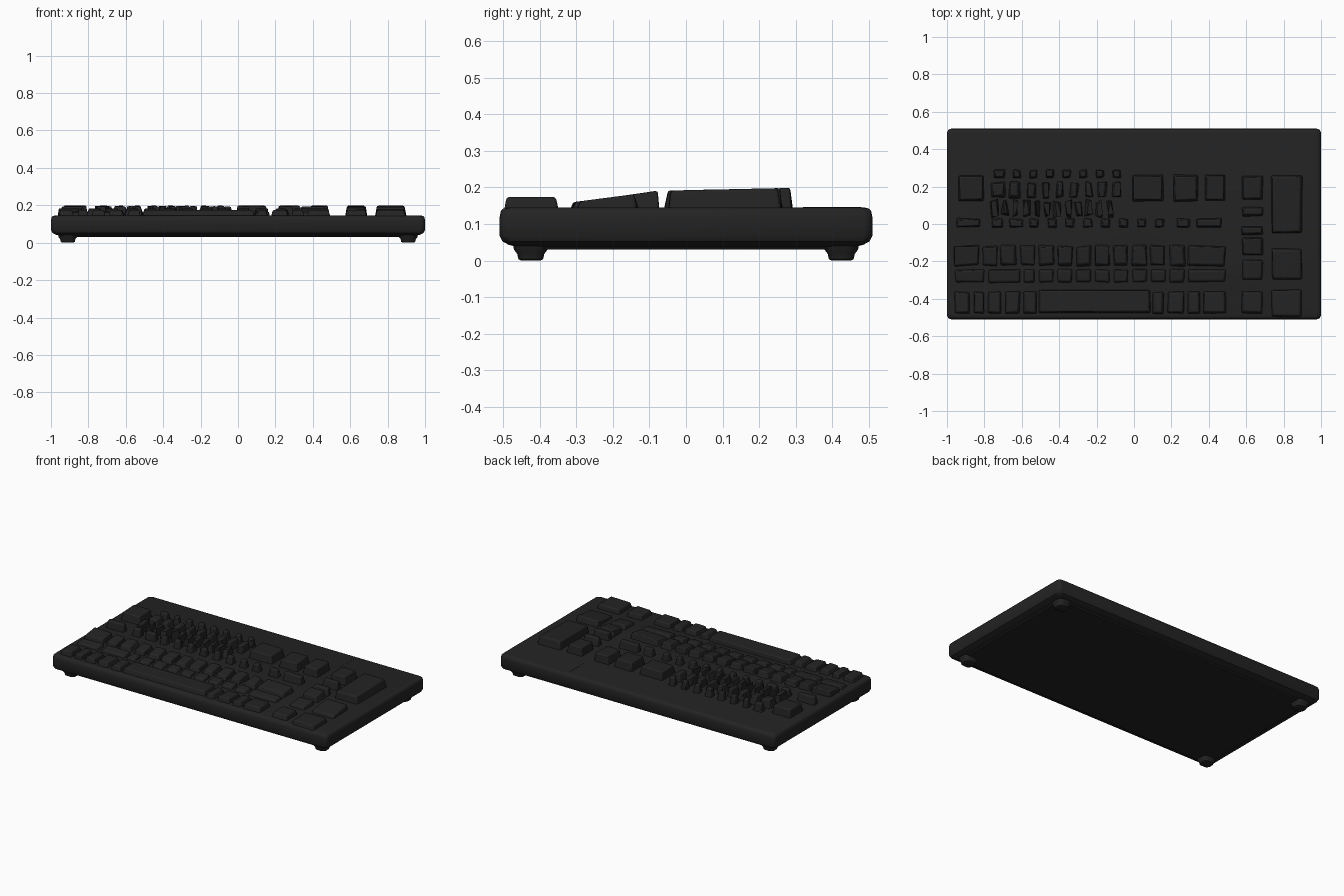
import bpy
import bmesh
import math
import random

random.seed(4)
default_cube = bpy.data.objects.get("Cube")
if default_cube:
    bpy.data.objects.remove(default_cube, do_unlink=True)

plastic = bpy.data.materials.new("charcoal plastic")
plastic.use_nodes = True
shade = (0.017, 0.017, 0.017, 1)
plastic.diffuse_color = shade
plastic.node_tree.nodes["Principled BSDF"].inputs["Base Color"].default_value = shade


def finish(name, bm, bevel=0, segments=2):
    """Turn a bmesh into a named, shaded object."""
    bmesh.ops.recalc_face_normals(bm, faces=bm.faces)
    mesh = bpy.data.meshes.new(name)
    bm.to_mesh(mesh)
    bm.free()
    mesh.materials.append(plastic)
    obj = bpy.data.objects.new(name, mesh)
    bpy.context.collection.objects.link(obj)
    if bevel:
        modifier = obj.modifiers.new("soft edges", 'BEVEL')
        modifier.width = bevel
        modifier.segments = segments
    bpy.ops.object.select_all(action='DESELECT')
    obj.select_set(True)
    bpy.context.view_layer.objects.active = obj
    bpy.ops.object.shade_smooth_by_angle(angle=math.radians(35))
    return obj


def rounded_ring(bm, half_x, half_y, radius, z, cx=0, cy=0, steps=5):
    """One horizontal rounded-rectangle loop of vertices."""
    ring = []
    for corner, (sx, sy) in enumerate([(1, 1), (-1, 1), (-1, -1), (1, -1)]):
        for step in range(steps):
            angle = (corner + step / (steps - 1)) * math.pi / 2
            ring.append(bm.verts.new((
                cx + sx * (half_x - radius) + radius * math.cos(angle),
                cy + sy * (half_y - radius) + radius * math.sin(angle), z)))
    return ring


def loft(bm, rings):
    """Skin a stack of loops and cap both ends."""
    for lower, upper in zip(rings, rings[1:]):
        for i in range(len(lower)):
            j = (i + 1) % len(lower)
            bm.faces.new((lower[i], lower[j], upper[j], upper[i]))
    bm.faces.new(rings[0])
    bm.faces.new(rings[-1])


# Case: rounded slab, pulled in along the lower edge
profile = [(0.055, 0.03), (0.05, 0.037), (0.025, 0.043), (0.008, 0.052),
           (0, 0.068), (0, 0.12), (0.003, 0.135), (0.009, 0.142), (0.02, 0.145)]
bm = bmesh.new()
loft(bm, [rounded_ring(bm, 1 - inset, 0.51 - inset, 0.025, z) for inset, z in profile])
finish("case", bm)

# Feet: one tapered pad at each corner
for side, x in (("right", -0.91), ("left", 0.91)):
    for end, y in (("front", -0.425), ("back", 0.425)):
        bm = bmesh.new()
        pad = [(0.026, 0), (0.034, 0.004), (0.037, 0.018), (0.046, 0.03), (0.05, 0.05)]
        loft(bm, [rounded_ring(bm, r + 0.003, r, r * 0.7, z, x, y) for r, z in pad])
        finish(end + "_" + side + "_foot", bm)


def key_top(y):
    """Height of the stepped, sloping key surface."""
    if y < -0.345:
        return 0.174
    if y < -0.09:
        return 0.187 + (y + 0.1) * 0.13
    return 0.191 + (y + 0.07) * 0.022


def add_key(bm, x0, x1, y0, y1, wobble=0.004):
    """A tapered keycap with slightly uneven corners; top follows the slope."""
    taper = min(0.01, (x1 - x0) * 0.18, (y1 - y0) * 0.18)
    cx, cy = (x0 + x1) / 2, (y0 + y1) / 2
    for v in bmesh.ops.create_cube(bm, size=2)["verts"]:
        sx, sy, top = v.co.x, v.co.y, v.co.z > 0
        inset = taper if top else 0
        v.co.x = cx + sx * ((x1 - x0) / 2 - inset) + random.uniform(-wobble, wobble)
        v.co.y = cy + sy * ((y1 - y0) / 2 - inset) + random.uniform(-wobble, wobble)
        v.co.z = key_top(v.co.y) if top else 0.135


def key_row(name, y0, y1, spans, wobble=0.004):
    """Spans are left and right key edges in hundredths."""
    bm = bmesh.new()
    for x0, x1 in spans:
        add_key(bm, x0 / 100, x1 / 100, y0, y1, wobble)
    finish(name, bm, 0.006)


def between(edges, gap=1.6):
    """Neighbouring keys separated by a constant gap."""
    return [(a + gap / 2, b - gap / 2) for a, b in zip(edges, edges[1:])]


def evenly(start, pitch, count, width):
    return [(start + i * pitch, start + i * pitch + width) for i in range(count)]


# Main block, from the front row to the back
key_row("space_bar", -0.475, -0.35, [(-51, 9)])
key_row("modifier_keys", -0.48, -0.36,
        between([-97, -87, -79, -70, -60, -51]) + between([9, 17, 28, 36, 50]))
regular = [-82 + i * 10 for i in range(12)]
key_row("lower_letter_keys", -0.315, -0.24, between([-97, -79, -60] + regular[3:] + [50]))
key_row("middle_letter_keys", -0.225, -0.115, between([-97] + regular + [50]), 0.007)
key_row("upper_letter_keys", -0.02, 0.03,
        [(-95, -82), (-76, -70), (-67, -59)] + evenly(-56, 9.6, 8, 5) + [(23, 30), (33, 47)])
key_row("sliver_keys", 0.04, 0.125, evenly(-76, 5.6, 12, 3), 0.012)
key_row("number_keys", 0.14, 0.225, [(-76, -69), (-67, -61)] + evenly(-57, 7.6, 7, 4.5), 0.008)
key_row("function_keys", 0.245, 0.29, [(-75, -69)] + evenly(-65, 8.9, 7, 4.5))
key_row("corner_key", 0.12, 0.26, [(-94, -80)])
key_row("large_back_keys", 0.12, 0.265, [(-1, 16), (21, 34), (38, 49)])

# Side block: a column of small keys beside three large ones
bm = bmesh.new()
for y0, y1 in ((-48, -36), (-30, -19), (-17, -7), (-6, -1), (4, 9), (13, 26)):
    add_key(bm, 0.575, 0.69, y0 / 100, y1 / 100)
finish("side_column_keys", bm, 0.006)
bm = bmesh.new()
for y0, y1 in ((-50, -35), (-30, -13), (-5, 26)):
    add_key(bm, 0.735, 0.9, y0 / 100, y1 / 100)
finish("wide_column_keys", bm, 0.008)

# Fine seam behind the keys
bm = bmesh.new()
for v in bmesh.ops.create_cube(bm, size=1)["verts"]:
    v.co.x = 0.515 + v.co.x * 0.004
    v.co.y = 0.4 + v.co.y * 0.16
    v.co.z = 0.144 + v.co.z * 0.004
finish("deck_seam", bm)
